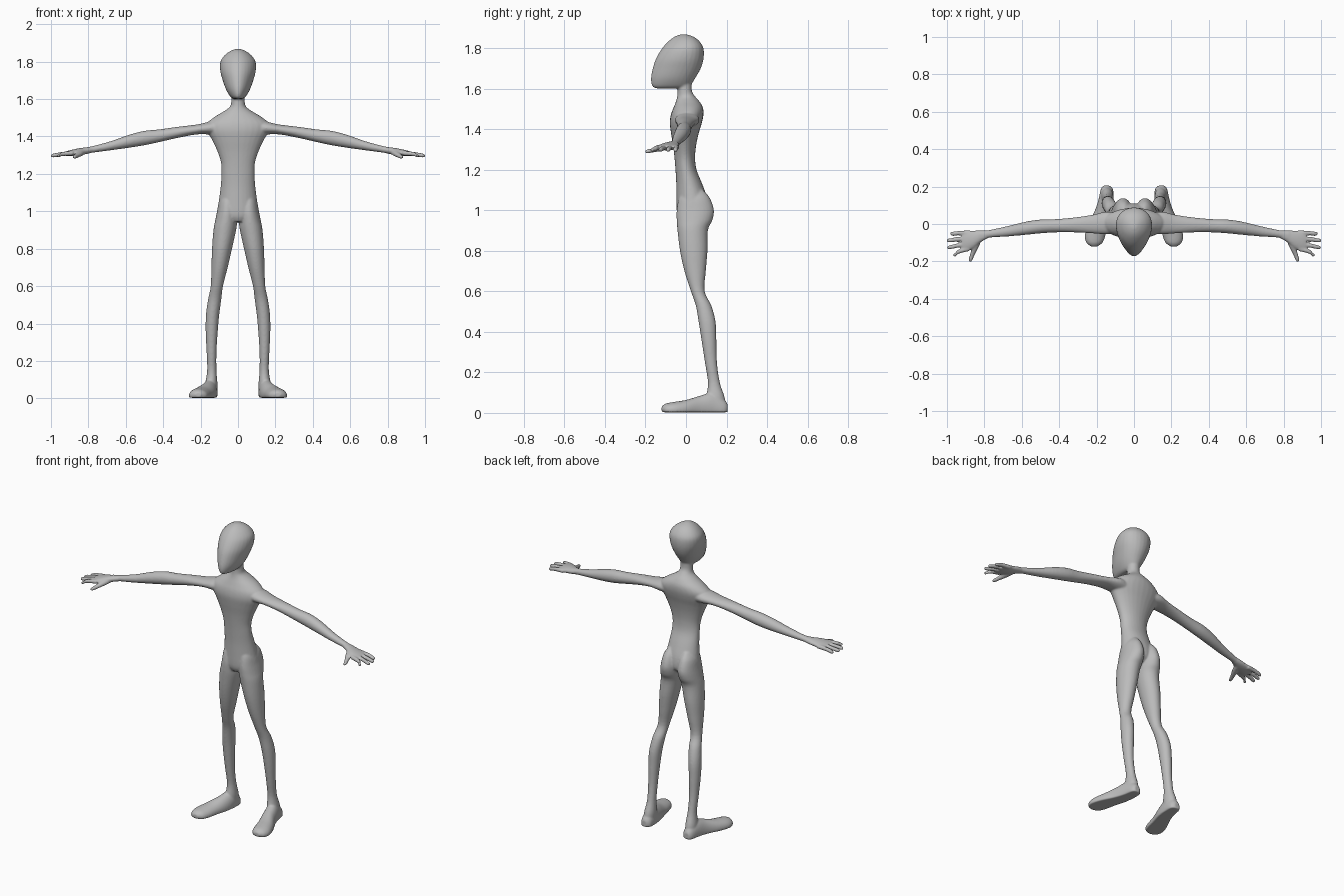
import bpy, bmesh, math
from mathutils import Vector

skin = bpy.data.materials.new("light grey")
skin.diffuse_color = (0.5, 0.5, 0.5, 1)

bm = bmesh.new()


def spline(rows, steps=4):
    """Catmull-Rom interpolation between section rows."""
    rows = [Vector(r) for r in rows]
    out = []
    for i in range(len(rows) - 1):
        p0, p1 = rows[max(i - 1, 0)], rows[i]
        p2, p3 = rows[i + 1], rows[min(i + 2, len(rows) - 1)]
        for k in range(steps):
            t = k / steps
            out.append(0.5 * (2 * p1 + (p2 - p0) * t + (2 * p0 - 5 * p1 + 4 * p2 - p3) * t * t
                              + (3 * p1 - p0 - 3 * p2 + p3) * t ** 3))
    return out + [rows[-1]]


def loft(axis, rows, side=1, egg=0.0, n=28):
    """Closed tube; each row = position on axis, then min/max of the two other axes."""
    a, b = [i for i in range(3) if i != axis]
    rings = []
    for pos, a0, a1, b0, b1 in spline(rows):
        ring = []
        for k in range(n):
            c, s = math.cos(math.tau * k / n), math.sin(math.tau * k / n)
            co = [0, 0, 0]
            co[axis] = pos
            co[a] = (a0 + a1) / 2 + (a1 - a0) / 2 * c * (1 + egg * s)
            co[b] = (b0 + b1) / 2 + (b1 - b0) / 2 * s
            co[0] *= side
            co[2] = max(co[2], 0.003)          # flat soles
            ring.append(bm.verts.new(co))
        rings.append(ring)
    for r, q in zip(rings, rings[1:]):
        for k in range(n):
            bm.faces.new((r[k], r[(k + 1) % n], q[(k + 1) % n], q[k]))
    bm.faces.new(rings[0][::-1])
    bm.faces.new(rings[-1])


def sym(rows):
    """Rows (z, half width, front y, back y) centred on x = 0."""
    return [(z, -w, w, f, b) for z, w, f, b in rows]


# head
loft(2, sym([(1.601, .022, -.145, .0), (1.612, .04, -.167, .02), (1.65, .063, -.173, .045),
             (1.70, .081, -.164, .073), (1.75, .094, -.147, .087), (1.80, .093, -.117, .086),
             (1.835, .07, -.085, .065), (1.857, .04, -.055, .035), (1.868, .012, -.025, .0)]), egg=.15)

# torso, shoulders and neck
loft(2, sym([(.945, .05, -.03, .06), (.97, .095, -.042, .09), (1.0, .11, -.046, .11),
             (1.06, .102, -.047, .105), (1.13, .093, -.048, .08), (1.2, .088, -.052, .052),
             (1.26, .091, -.057, .045), (1.32, .11, -.064, .05), (1.38, .138, -.074, .063),
             (1.43, .165, -.08, .078), (1.47, .165, -.075, .086), (1.505, .125, -.062, .084),
             (1.535, .075, -.05, .068), (1.56, .043, -.044, .046), (1.59, .036, -.042, .029),
             (1.65, .036, -.042, .03)]))

for side in (1, -1):
    # leg and buttock
    loft(2, [(1.1, .03, .075, -.01, .085), (1.06, .012, .1, -.035, .118), (1.0, .004, .112, -.046, .138),
             (.95, .004, .122, -.046, .13), (.9, .01, .131, -.042, .108), (.8, .032, .139, -.03, .106),
             (.7, .055, .142, -.008, .098), (.6, .08, .146, .024, .092), (.53, .089, .16, .048, .125),
             (.45, .1, .171, .062, .146), (.36, .108, .173, .076, .15), (.25, .115, .168, .093, .153),
             (.15, .115, .165, .108, .167), (.08, .11, .175, .1, .19), (.03, .112, .178, .1, .195)], side)
    # foot
    loft(1, [(.205, .13, .165, .0, .045), (.185, .112, .178, -.03, .07), (.13, .11, .19, -.04, .1),
             (.07, .118, .21, -.04, .085), (.0, .138, .245, -.03, .064), (-.06, .152, .263, -.025, .054),
             (-.1, .168, .255, -.015, .046), (-.12, .195, .23, .008, .032)], side)
    # arm
    loft(0, [(.08, -.045, .06, 1.4, 1.49), (.15, -.055, .066, 1.41, 1.48), (.22, -.05, .05, 1.411, 1.464),
             (.32, -.045, .035, 1.393, 1.452), (.42, -.045, .026, 1.37, 1.438), (.5, -.05, .024, 1.353, 1.43),
             (.58, -.058, .012, 1.34, 1.41), (.68, -.067, -.012, 1.326, 1.375), (.78, -.074, -.033, 1.313, 1.348),
             (.83, -.09, -.035, 1.307, 1.34)], side)
    # palm
    loft(0, [(.77, -.07, -.036, 1.315, 1.347), (.82, -.098, -.034, 1.304, 1.341), (.86, -.13, -.035, 1.297, 1.335),
             (.9, -.145, -.036, 1.295, 1.326), (.92, -.14, -.04, 1.298, 1.32)], side)
    # fingers: root y, tip x, tip y
    for y0, x1, y1 in ((-.046, .982, -.052), (-.075, 1.0, -.088), (-.104, .998, -.125), (-.132, .965, -.165)):
        ends = [(.88, y0, 1.311, .013), (.94, (y0 + y1) / 2, 1.306, .012),
                (x1 - .01, y1, 1.298, .011), (x1 + .002, y1, 1.297, .005)]
        loft(0, [(x, y - r, y + r, z - r, z + r) for x, y, z, r in ends], side, n=14)
    # thumb
    loft(1, [(-.07, .81, .85, 1.302, 1.334), (-.12, .828, .866, 1.292, 1.323),
             (-.165, .851, .878, 1.284, 1.307), (-.192, .863, .885, 1.28, 1.3), (-.203, .87, .88, 1.284, 1.294)],
         side, n=14)

bmesh.ops.recalc_face_normals(bm, faces=bm.faces[:])
mesh = bpy.data.meshes.new("body")
bm.to_mesh(mesh)
bm.free()
mesh.materials.append(skin)
body = bpy.data.objects.new("body", mesh)
bpy.context.collection.objects.link(body)

# fuse the parts into one smooth skin
fuse = body.modifiers.new("fuse", 'REMESH')
fuse.mode = 'VOXEL'
fuse.voxel_size = 0.005
fuse.use_smooth_shade = True
blend = body.modifiers.new("blend", 'SMOOTH')
blend.factor = 0.5
blend.iterations = 8
